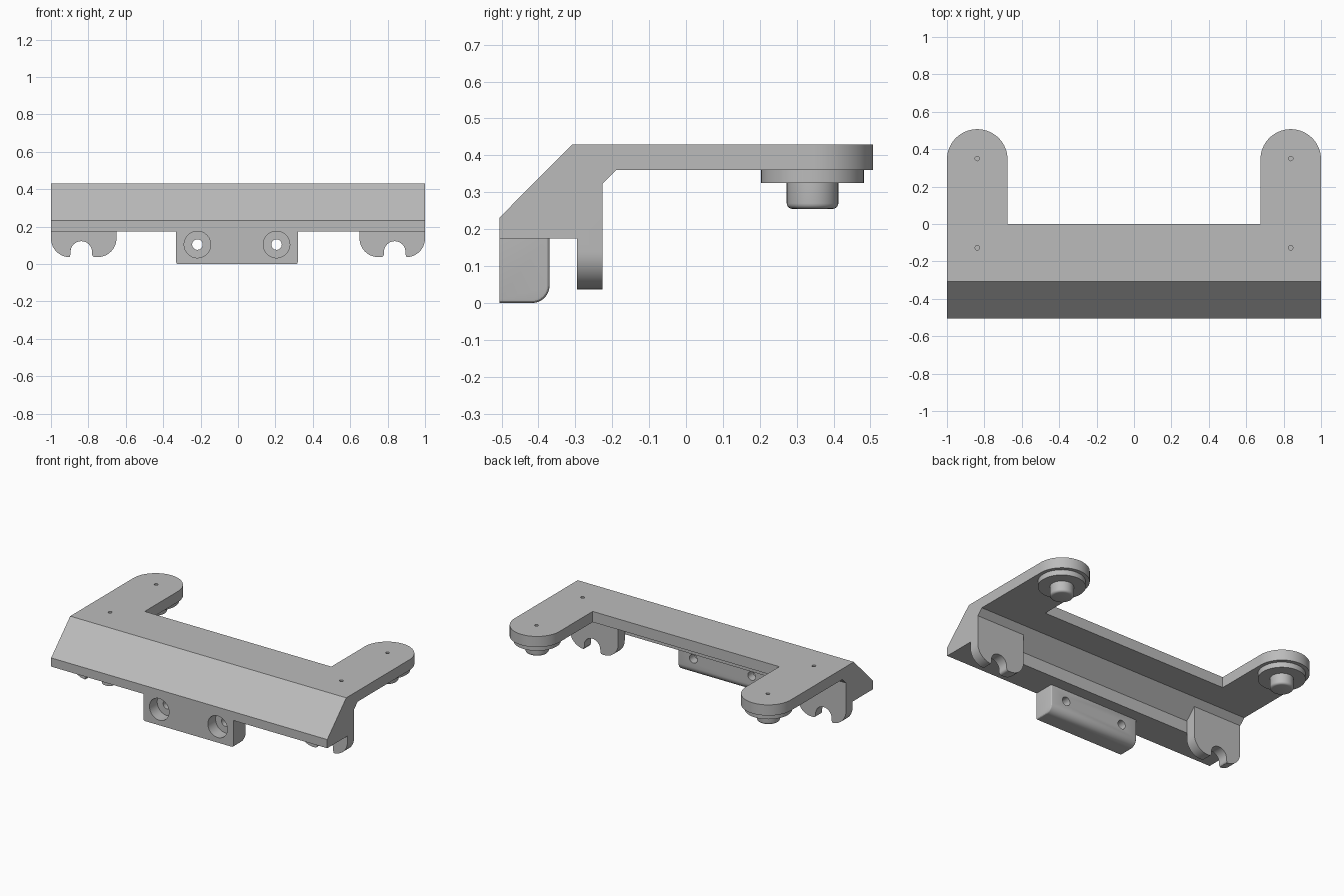
import bpy, bmesh
from math import pi, cos, sin
from mathutils import Vector

cube = bpy.data.objects.get("Cube")
if cube:
    bpy.data.objects.remove(cube, do_unlink=True)

grey = bpy.data.materials.new("plain_grey")
grey.use_nodes = True
colour = (0.5, 0.5, 0.5, 1)
grey.diffuse_color = colour
grey.node_tree.nodes["Principled BSDF"].inputs["Base Color"].default_value = colour


def finish(name, bm):
    bmesh.ops.recalc_face_normals(bm, faces=bm.faces)
    mesh = bpy.data.meshes.new(name)
    bm.to_mesh(mesh)
    bm.free()
    mesh.materials.append(grey)
    obj = bpy.data.objects.new(name, mesh)
    bpy.context.collection.objects.link(obj)
    return obj


def prism(name, points, axis, start, end):
    """Extrude a 2D outline along an axis; outline holds the other two coordinates."""
    bm = bmesh.new()
    verts = []
    for p in points:
        co = list(p)
        co.insert(axis, start)
        verts.append(bm.verts.new(co))
    face = bm.faces.new(verts)
    shift = Vector((0, 0, 0))
    shift[axis] = end - start
    out = bmesh.ops.extrude_face_region(bm, geom=[face])
    moved = [v for v in out["geom"] if isinstance(v, bmesh.types.BMVert)]
    bmesh.ops.translate(bm, verts=moved, vec=shift)
    return finish(name, bm)


def arc(cx, cy, r, a0, a1, steps=12):
    angles = [a0 + (a1 - a0) * i / steps for i in range(steps + 1)]
    return [(cx + r * cos(a), cy + r * sin(a)) for a in angles]


def rod(name, cx, cy, r, axis, start, end):
    return prism(name, arc(cx, cy, r, 0, 2 * pi, 40)[:-1], axis, start, end)


def combine(target, tool, operation):
    mod = target.modifiers.new(operation.lower(), "BOOLEAN")
    mod.operation = operation
    mod.solver = "EXACT"
    mod.object = tool
    bpy.context.view_layer.objects.active = target
    bpy.ops.object.modifier_apply(modifier=mod.name)
    bpy.data.objects.remove(tool, do_unlink=True)


def smooth(obj):
    bpy.ops.object.select_all(action="DESELECT")
    obj.select_set(True)
    bpy.context.view_layer.objects.active = obj
    bpy.ops.object.shade_smooth_by_angle(angle=0.5)


TOP, UNDER, BASE = 0.43, 0.36, 0.175
FRONT, WALL, ARM_X, ARM_Y, ARM_R = -0.505, -0.295, 0.838, 0.345, 0.162

# Sloped cross bar
bracket = prism("bracket_body", [
    (FRONT, BASE), (FRONT, 0.232), (-0.308, TOP), (0, TOP),
    (0, UNDER), (-0.19, UNDER), (WALL, 0.255), (WALL, BASE)], 0, -1, 1)

for side, label in ((-1, "right"), (1, "left")):
    # Round-ended arm
    outline = arc(ARM_X, ARM_Y, ARM_R, 0, pi, 32)
    outline += [(ARM_X - ARM_R, -0.1), (1, -0.1)]
    arm = prism("arm", [(side * x, y) for x, y in outline], 2, UNDER, TOP)
    combine(bracket, arm, "UNION")

    # Clip with an open round slot, hanging behind the bar
    outline = [(0.65, 0.34)] + arc(0.75, 0.137, 0.1, pi, 1.5 * pi)
    outline += arc(0.765, 0.052, 0.015, -pi / 2, 0, 4)
    outline += arc(ARM_X, 0.064, 0.058, pi, 0, 20)
    outline += arc(0.911, 0.052, 0.015, pi, 1.5 * pi, 4)
    outline += arc(0.9, 0.137, 0.1, -pi / 2, 0) + [(1, 0.34)]
    clip = prism("clip", [(side * x, z) for x, z in outline], 1, WALL, -0.227)
    combine(bracket, clip, "UNION")

    # Small pin holes in the top
    for y in (0.35, -0.127):
        hole = rod("pin_hole", side * ARM_X, y, 0.012, 2, TOP - 0.05, TOP + 0.05)
        combine(bracket, hole, "DIFFERENCE")

    # Foot pad and peg under the arm
    smooth(rod(label + "_foot_pad", side * ARM_X, 0.343, 0.14, 2, 0.325, UNDER))
    peg = rod(label + "_foot_peg", side * ARM_X, 0.343, 0.07, 2, 0.255, 0.325)
    bm = bmesh.new()
    bm.from_mesh(peg.data)
    rim = [e for e in bm.edges if all(v.co.z < 0.26 for v in e.verts)]
    bmesh.ops.bevel(bm, geom=rim, offset=0.015, segments=4, profile=0.5, affect="EDGES")
    bm.to_mesh(peg.data)
    bm.free()
    smooth(peg)

smooth(bracket)

# Screw block with a rounded lower back edge
MID = -0.0055
profile = [(FRONT, BASE), (FRONT, 0)] + arc(-0.417, 0.047, 0.047, -pi / 2, 0, 10)
profile += [(-0.37, BASE)]
block = prism("screw_block", profile, 0, MID - 0.325, MID + 0.325)
bm = bmesh.new()
bm.from_mesh(block.data)
ends = [e for e in bm.edges
        if abs(e.verts[0].co.x - e.verts[1].co.x) < 0.001
        and all(v.co.z < BASE - 0.01 or v.co.y > -0.38 for v in e.verts)
        and any(v.co.y > FRONT + 0.01 for v in e.verts)]
bmesh.ops.bevel(bm, geom=ends, offset=0.01, segments=3, profile=0.5, affect="EDGES")
bm.to_mesh(block.data)
bm.free()

# Counterbored screw holes
for side in (-1, 1):
    x = MID + side * 0.2115
    combine(block, rod("counterbore", x, 0.104, 0.071, 1, FRONT - 0.1, -0.425), "DIFFERENCE")
    combine(block, rod("screw_hole", x, 0.104, 0.028, 1, FRONT - 0.1, -0.3), "DIFFERENCE")
smooth(block)
